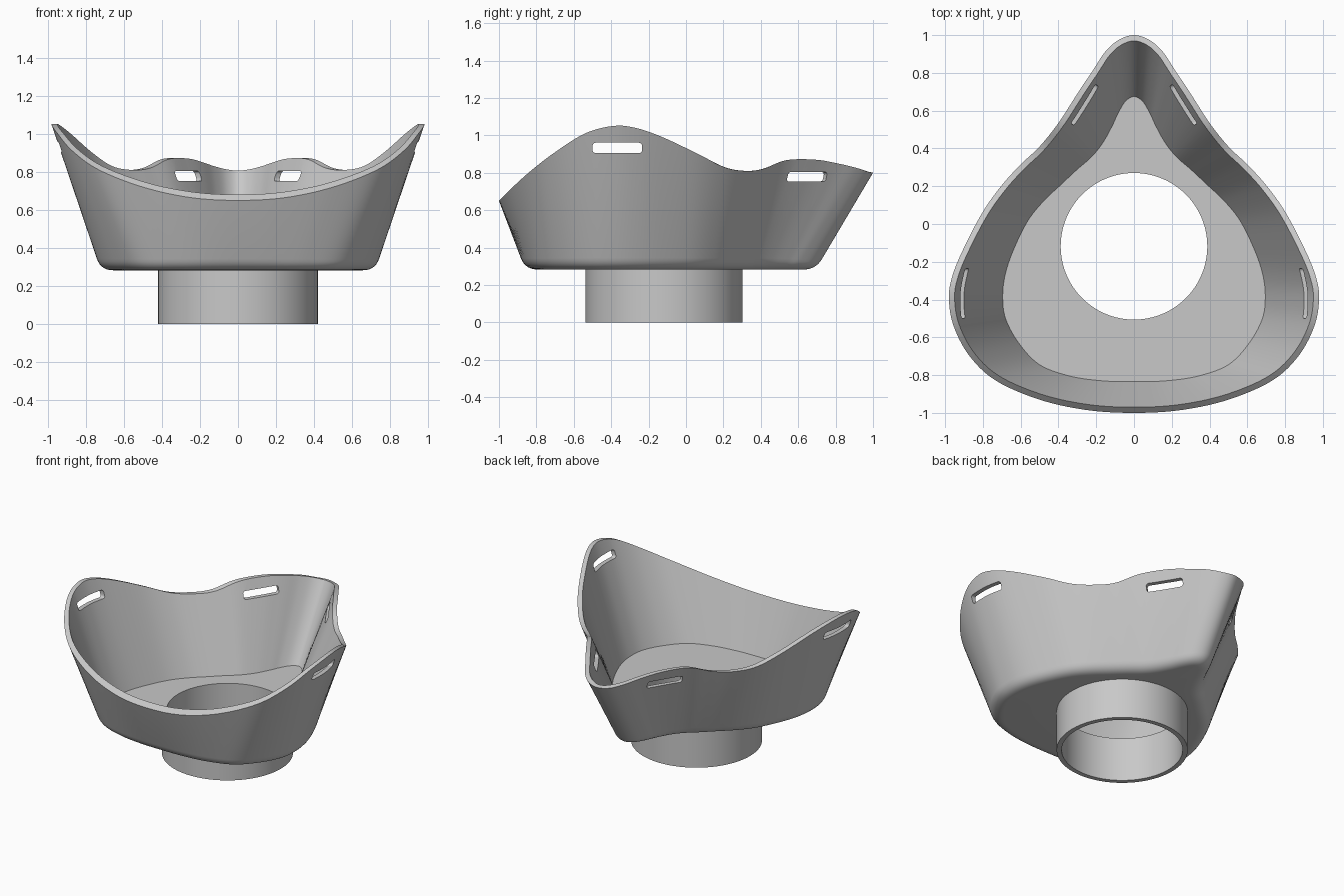
import bpy, bmesh, math
from mathutils import Vector

old = bpy.data.objects.get("Cube")
if old:
    bpy.data.objects.remove(old, do_unlink=True)

FLOOR_Z, UNDER_Z = 0.31, 0.283
WALL = 0.03
TUBE_CENTRE = Vector((0, -0.118, 0))
TUBE_IN, TUBE_OUT = 0.388, 0.42
STEPS = 7

grey = bpy.data.materials.new("soft grey")
grey.use_nodes = True
grey.diffuse_color = (0.58, 0.58, 0.58, 1)
grey.node_tree.nodes["Principled BSDF"].inputs["Base Color"].default_value = grey.diffuse_color

# Half outline from nose to chin: rim x, y, z and matching floor x, y
half = [
    (0, 1, .8, 0, .675), (.08, .975, .805, .045, .65),
    (.15, .915, .825, .085, .585), (.22, .81, .85, .115, .52),
    (.3, .69, .87, .165, .43), (.4, .535, .867, .225, .355),
    (.5, .41, .82, .305, .285), (.6, .315, .81, .39, .205),
    (.7, .205, .83, .475, .125), (.8, .065, .9, .56, .02),
    (.9, -.125, .99, .635, -.13), (.96, -.27, 1.04, .68, -.26),
    (.98, -.39, 1.05, .695, -.38), (.955, -.54, 1.01, .68, -.5),
    (.87, -.7, .91, .61, -.63), (.73, -.83, .81, .5, -.745),
    (.5, -.93, .72, .34, -.805), (.25, -.985, .665, .17, -.83),
    (0, -1, .65, 0, -.835),
]
rows = half + [(-a, b, c, -d, e) for a, b, c, d, e in half[-2:0:-1]]


def smooth_loop(points):
    """Closed Catmull-Rom curve through the points."""
    n, out = len(points), []
    for i in range(n):
        a, b, c, d = (points[(i + k) % n] for k in (-1, 0, 1, 2))
        for s in range(STEPS):
            t = s / STEPS
            out.append(b + (c - a) * t / 2 + (a * 2 - b * 5 + c * 4 - d) * t * t / 2
                       + (b * 3 - a - c * 3 + d) * t ** 3 / 2)
    return out


def outward(loop):
    """Horizontal outward normal at each point of a loop."""
    result = []
    for i in range(len(loop)):
        t = loop[(i + 1) % len(loop)] - loop[i - 1]
        result.append(Vector((-t.y, t.x, 0)).normalized())
    return result


def circle(radius, z):
    """Tube ring whose points line up with the floor outline."""
    ring = []
    for p in floor:
        d = p - TUBE_CENTRE
        a = math.atan2(d.y, d.x)
        ring.append(TUBE_CENTRE + Vector((radius * math.cos(a), radius * math.sin(a), z)))
    return ring


rim = smooth_loop([Vector(r[:3]) for r in rows])
floor = smooth_loop([Vector((r[3], r[4], FLOOR_Z)) for r in rows])
rim_n, floor_n = outward(rim), outward(floor)
edge_profile = rim[:len(rim) // 2 + 1]


def rim_height(y):
    """Rim height is a side profile that depends on y only."""
    for a, b in zip(edge_profile, edge_profile[1:]):
        if b.y <= y <= a.y:
            return b.z + (a.z - b.z) * (y - b.y) / max(a.y - b.y, 1e-6)
    return edge_profile[-1].z


# Inner rim and outer wall foot
inner_rim = []
for p, n in zip(rim, rim_n):
    q = p - n * WALL
    inner_rim.append(Vector((q.x, q.y, rim_height(q.y))))
corner = []
for p, n, r in zip(floor, floor_n, rim):
    top = p + n * (WALL + 0.005)
    corner.append(top + (top - r) * (FLOOR_Z - UNDER_Z) / (r.z - FLOOR_Z))

# Rounded bottom edge between wall and underside
fillet = []
for k in range(8):
    t = k / 7
    ring = []
    for c, r, n in zip(corner, rim, floor_n):
        start = c + (r - c).normalized() * 0.065
        end = c - n * 0.065
        ring.append(start * (1 - t) ** 2 + c * 2 * t * (1 - t) + end * t * t)
    fillet.append(ring)

# Cup and tube as one closed loft
rings = [circle(TUBE_IN, 0), circle(TUBE_IN, FLOOR_Z), floor, inner_rim, rim]
rings += fillet + [circle(TUBE_OUT, UNDER_Z), circle(TUBE_OUT, 0)]
bm = bmesh.new()
verts = [[bm.verts.new(p) for p in ring] for ring in rings]
count = len(rim)
for j in range(len(verts)):
    a, b = verts[j], verts[(j + 1) % len(verts)]
    for i in range(count):
        k = (i + 1) % count
        bm.faces.new((a[i], a[k], b[k], b[i]))
bmesh.ops.recalc_face_normals(bm, faces=bm.faces)
mesh = bpy.data.meshes.new("mask_cup")
bm.to_mesh(mesh)
bm.free()
mesh.materials.append(grey)
cup = bpy.data.objects.new("mask_cup", mesh)
bpy.context.collection.objects.link(cup)


def slot_cutter(name, centre, length, height, turn):
    """Box with rounded long edges that cuts a strap slot."""
    cutter_bm = bmesh.new()
    bmesh.ops.create_cube(cutter_bm, size=1)
    bmesh.ops.scale(cutter_bm, vec=(0.22, length, height), verts=cutter_bm.verts)
    through = [e for e in cutter_bm.edges
               if abs(e.verts[0].co.x - e.verts[1].co.x) > 0.1]
    bmesh.ops.bevel(cutter_bm, geom=through, offset=0.016, segments=4,
                    profile=0.5, affect='EDGES')
    cutter_mesh = bpy.data.meshes.new(name)
    cutter_bm.to_mesh(cutter_mesh)
    cutter_bm.free()
    cutter_mesh.materials.append(grey)
    obj = bpy.data.objects.new(name, cutter_mesh)
    obj.location = centre
    obj.rotation_euler.z = turn
    obj.hide_render = True
    bpy.context.collection.objects.link(obj)
    return obj


# Strap slots, mirrored left and right
cutters = []
for side, label in ((1, "left"), (-1, "right")):
    cutters.append(slot_cutter(label + "_cheek_slot", (side * 0.93, -0.367, 0.933),
                               0.265, 0.055, 0))
    cutters.append(slot_cutter(label + "_nose_slot", (side * 0.268, 0.635, 0.778),
                               0.245, 0.052, side * 0.555))

bpy.ops.object.select_all(action='DESELECT')
bpy.context.view_layer.objects.active = cup
cup.select_set(True)
for cutter in cutters:
    mod = cup.modifiers.new(cutter.name, 'BOOLEAN')
    mod.operation = 'DIFFERENCE'
    mod.solver = 'EXACT'
    mod.object = cutter
    bpy.ops.object.modifier_apply(modifier=mod.name)
    bpy.data.objects.remove(cutter, do_unlink=True)
bpy.ops.object.shade_smooth_by_angle(angle=math.radians(30))
